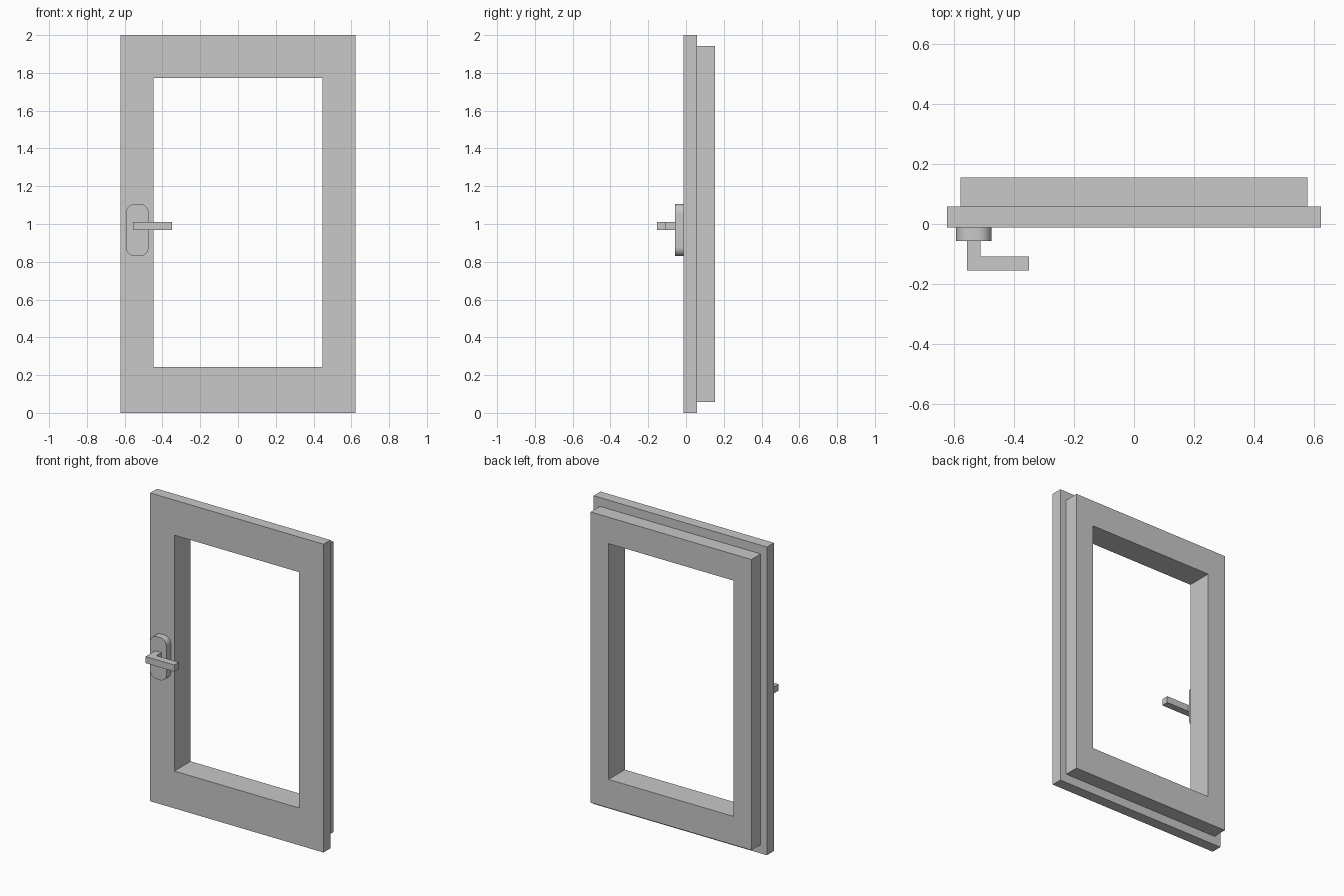
import bpy
import bmesh
import math
from mathutils import Vector

cube = bpy.data.objects.get("Cube")
if cube:
    bpy.data.objects.remove(cube, do_unlink=True)

GREY = (0.58, 0.58, 0.58, 1.0)
grey = bpy.data.materials.new("light_grey")
grey.use_nodes = True
grey.diffuse_color = GREY
grey.node_tree.nodes["Principled BSDF"].inputs["Base Color"].default_value = GREY


def finish(name, bm):
    """Turn a bmesh into a named grey object."""
    bmesh.ops.recalc_face_normals(bm, faces=bm.faces)
    mesh = bpy.data.meshes.new(name)
    bm.to_mesh(mesh)
    bm.free()
    mesh.materials.append(grey)
    obj = bpy.data.objects.new(name, mesh)
    bpy.context.collection.objects.link(obj)
    return obj


def extrude_profile(name, points, offset):
    """Fill an outline and push it along the offset."""
    bm = bmesh.new()
    face = bm.faces.new([bm.verts.new(p) for p in points])
    result = bmesh.ops.extrude_face_region(bm, geom=[face], use_keep_orig=True)
    moved = [g for g in result["geom"] if isinstance(g, bmesh.types.BMVert)]
    bmesh.ops.translate(bm, verts=moved, vec=offset)
    return finish(name, bm)


# Depths, front to back
LEVER_FRONT, LEVER_BACK, PLATE_FRONT = -0.154, -0.108, -0.057
FRAME_FRONT, STEP, FRAME_BACK = -0.012, 0.059, 0.154

# Stepped window frame: rectangles (half width, bottom, top) joined in a closed loop
flange = (0.622, 0.0, 2.0)
rebate = (0.577, 0.057, 1.943)
opening = (0.448, 0.242, 1.772)
sections = [(opening, FRAME_FRONT), (flange, FRAME_FRONT), (flange, STEP),
            (rebate, STEP), (rebate, FRAME_BACK), (opening, FRAME_BACK)]
bm = bmesh.new()
rings = []
for (half, low, high), y in sections:
    corners = [(-half, low), (half, low), (half, high), (-half, high)]
    rings.append([bm.verts.new((x, y, z)) for x, z in corners])
for i, ring in enumerate(rings):
    following = rings[(i + 1) % len(rings)]
    for j in range(4):
        k = (j + 1) % 4
        bm.faces.new((ring[j], ring[k], following[k], following[j]))
finish("window_frame", bm)

# Handle plate with rounded corners
centre_x, centre_z = -0.533, 0.968
half_w, half_h, radius, steps = 0.059, 0.138, 0.046, 8
outline = []
for quarter, (sx, sz) in enumerate([(1, 1), (-1, 1), (-1, -1), (1, -1)]):
    for s in range(steps + 1):
        angle = math.radians(90) * (quarter + s / steps)
        outline.append((centre_x + sx * (half_w - radius) + radius * math.cos(angle),
                        FRAME_FRONT,
                        centre_z + sz * (half_h - radius) + radius * math.sin(angle)))
plate = extrude_profile("handle_plate", outline, Vector((0, PLATE_FRONT - FRAME_FRONT, 0)))
bpy.ops.object.select_all(action="DESELECT")
plate.select_set(True)
bpy.context.view_layer.objects.active = plate
bpy.ops.object.shade_smooth_by_angle(angle=math.radians(30))

# L-shaped handle lever
left, bend, tip = -0.555, -0.511, -0.349
low, high = 0.968, 1.011
shape = [(left, PLATE_FRONT), (left, LEVER_FRONT), (tip, LEVER_FRONT),
         (tip, LEVER_BACK), (bend, LEVER_BACK), (bend, PLATE_FRONT)]
extrude_profile("handle_lever", [(x, y, low) for x, y in shape], Vector((0, 0, high - low)))
